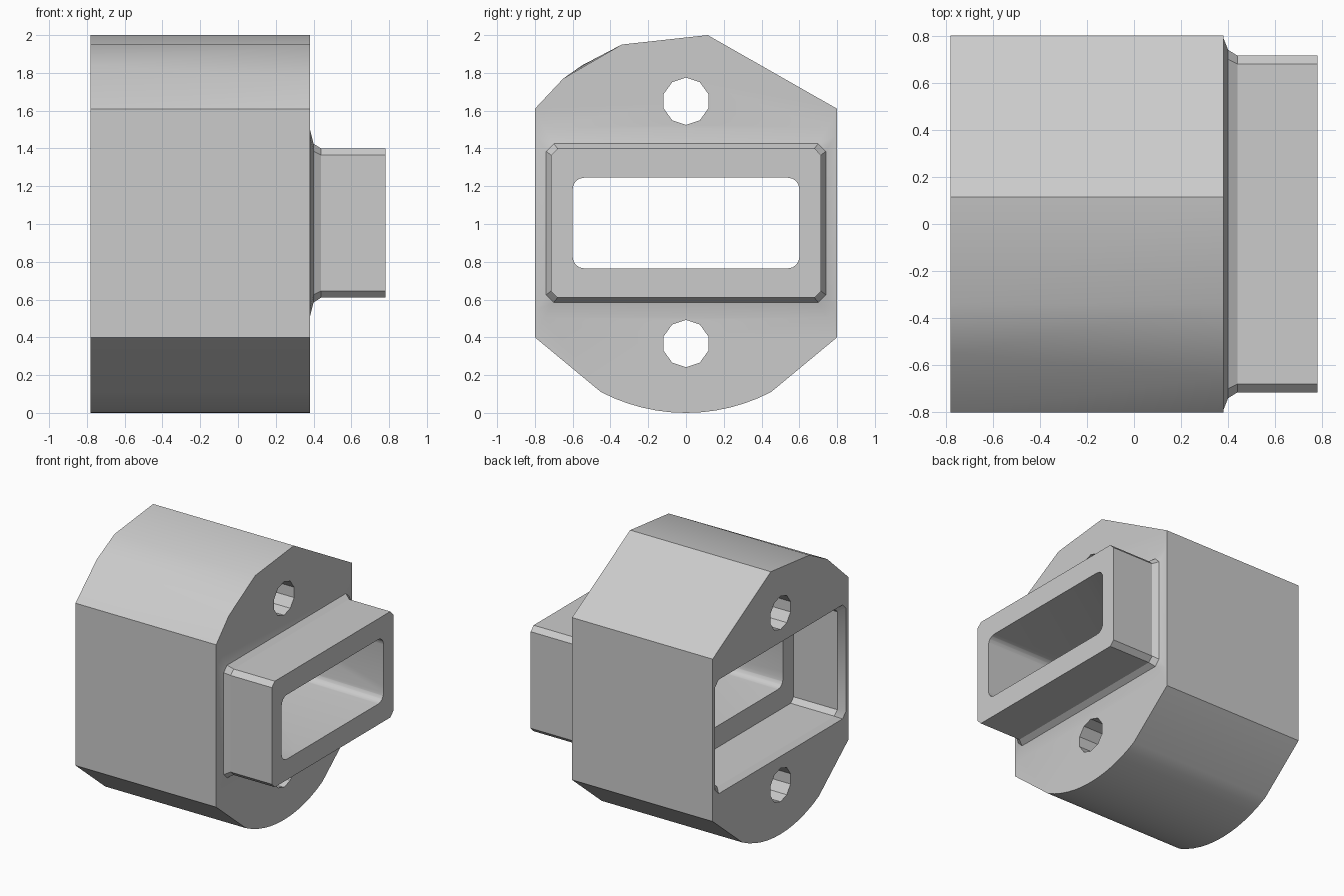
import bpy
import bmesh
from math import pi, sin, cos

if "Cube" in bpy.data.objects:
    bpy.data.objects.remove(bpy.data.objects["Cube"], do_unlink=True)

END = 0.78       # half length along x
FACE = 0.38      # shoulder of the body, where the plug starts
MID_Z = 1.005    # height of the plug axis


def loft(name, sections):
    """Closed solid through (x, [(y, z), ...]) sections of equal point count."""
    bm = bmesh.new()
    rings = [[bm.verts.new((x, y, z)) for y, z in pts] for x, pts in sections]
    n = len(rings[0])
    for a, b in zip(rings, rings[1:]):
        for i in range(n):
            j = (i + 1) % n
            bm.faces.new((a[i], a[j], b[j], b[i]))
    bm.faces.new(rings[0])
    bm.faces.new(rings[-1])
    twisted = [f for f in bm.faces if len(f.verts) == 4]
    bmesh.ops.triangulate(bm, faces=twisted)
    bmesh.ops.recalc_face_normals(bm, faces=bm.faces)
    mesh = bpy.data.meshes.new(name)
    bm.to_mesh(mesh)
    bm.free()
    obj = bpy.data.objects.new(name, mesh)
    bpy.context.collection.objects.link(obj)
    return obj


def rounded_rect(half_y, half_z, r, steps):
    """Rectangle with cut (steps=1) or rounded corners around the plug axis."""
    pts = []
    for q, (sy, sz) in enumerate([(1, 1), (-1, 1), (-1, -1), (1, -1)]):
        for s in range(steps + 1):
            a = (q + s / steps) * pi / 2
            pts.append((sy * (half_y - r) + r * cos(a),
                        MID_Z + sz * (half_z - r) + r * sin(a)))
    return pts


def body_profile(shoulder):
    """Side outline: faceted crown on one side, flat roof slope, round belly."""
    r = 0.975
    spread = 0.48
    belly = [(r * sin(a), r - r * cos(a))
             for a in (spread * (i / 6 - 1) for i in range(13))]
    return belly + [(0.8, 0.4), (0.8, 1.61), (0.115, 2.0), (-0.34, 1.95),
                    shoulder, (-0.8, 1.61), (-0.8, 0.4)]


def combine(target, tool, operation):
    mod = target.modifiers.new(operation.lower(), "BOOLEAN")
    mod.operation = operation
    mod.solver = "EXACT"
    mod.object = tool
    bpy.context.view_layer.objects.active = target
    bpy.ops.object.modifier_apply(modifier=mod.name)
    bpy.data.objects.remove(tool, do_unlink=True)


# Main block
body = loft("connector_body", [(-END, body_profile((-0.55, 1.84))),
                               (FACE, body_profile((-0.65, 1.77)))])

# Plug with a flared foot
base = rounded_rect(0.79, 0.5, 0.04, 1)
foot = rounded_rect(0.74, 0.42, 0.04, 1)
stem = rounded_rect(0.715, 0.395, 0.035, 1)
plug = loft("plug", [(0.2, base), (FACE, base), (0.4, foot),
                     (0.44, stem), (END, stem)])
combine(body, plug, "UNION")

# Matching socket in the opposite end
mouth = rounded_rect(0.77, 0.425, 0.04, 1)
inner = rounded_rect(0.725, 0.4, 0.035, 1)
socket = loft("socket_cutter", [(-1, mouth), (-END, mouth), (-0.74, inner),
                                (-FACE, inner)])
combine(body, socket, "DIFFERENCE")

# Rounded slot right through
slot_shape = rounded_rect(0.6, 0.24, 0.06, 4)
slot = loft("slot_cutter", [(-0.6, slot_shape), (1, slot_shape)])
combine(body, slot, "DIFFERENCE")

# Bolt holes above and below the slot
for z in (1.65, 0.367):
    ring = [(0.124 * sin(i * pi / 5), z + 0.125 * cos(i * pi / 5))
            for i in range(10)]
    hole = loft("hole_cutter", [(-1, ring), (1, ring)])
    combine(body, hole, "DIFFERENCE")

# Plain grey material
grey = bpy.data.materials.new("plain grey")
grey.use_nodes = True
colour = (0.6, 0.6, 0.6, 1)
grey.diffuse_color = colour
grey.node_tree.nodes["Principled BSDF"].inputs["Base Color"].default_value = colour
body.data.materials.clear()
body.data.materials.append(grey)
for face in body.data.polygons:
    face.material_index = 0

# Soft belly and crown, crisp edges elsewhere
bpy.ops.object.select_all(action="DESELECT")
body.select_set(True)
bpy.context.view_layer.objects.active = body
bpy.ops.object.shade_smooth_by_angle(angle=pi / 6)
